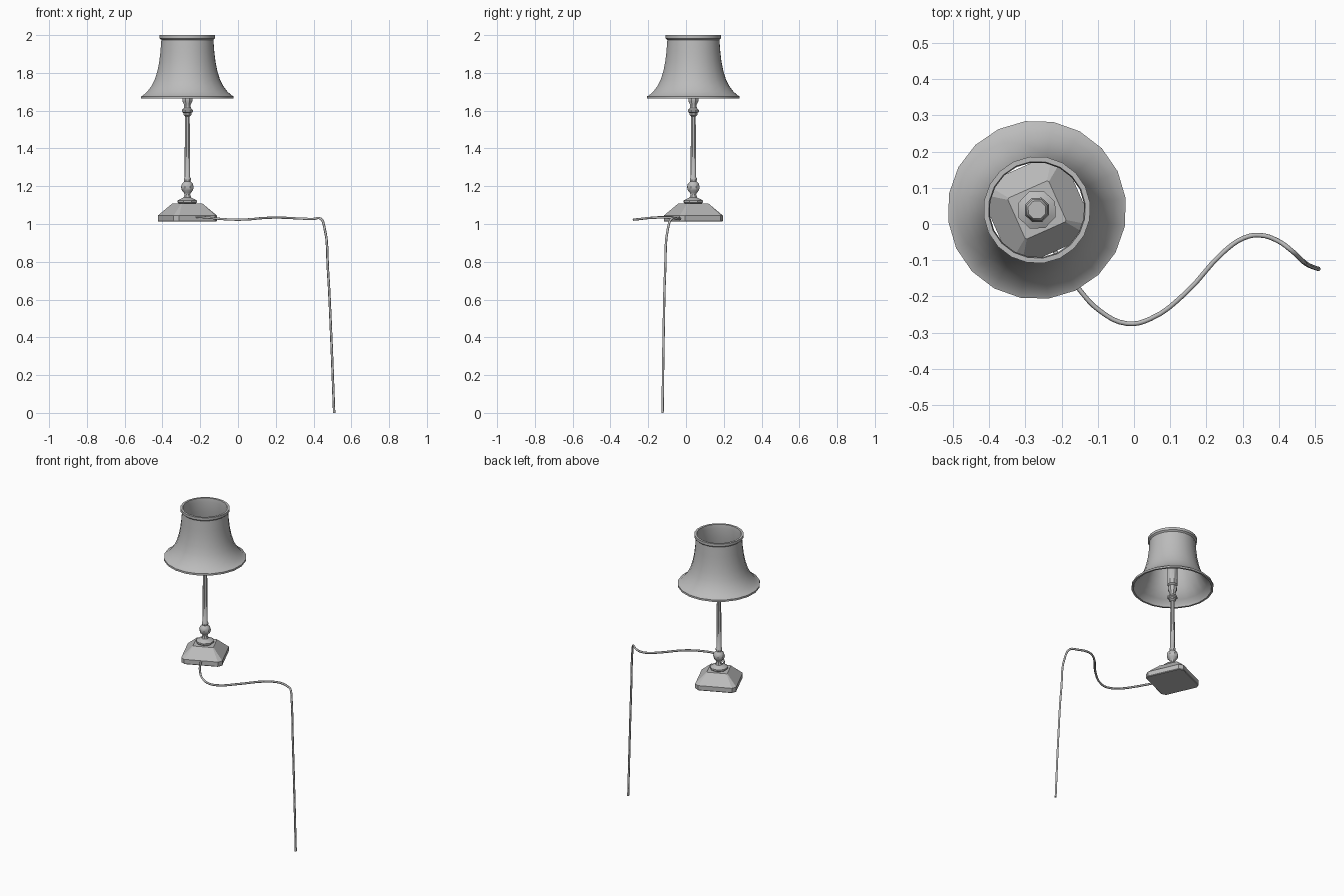
import bpy, bmesh, math
from mathutils import Matrix

old = bpy.data.objects.get("Cube")
if old:
    bpy.data.objects.remove(old)

CX, CY = -0.268, 0.039      # lamp axis
TURN = math.radians(24)     # base rotation

grey = bpy.data.materials.new("plain_grey")
grey.use_nodes = True
COLOR = (0.5, 0.5, 0.5, 1)
grey.diffuse_color = COLOR
grey.node_tree.nodes["Principled BSDF"].inputs["Base Color"].default_value = COLOR


def finish(name, bm, angle):
    bmesh.ops.recalc_face_normals(bm, faces=bm.faces)
    mesh = bpy.data.meshes.new(name)
    bm.to_mesh(mesh)
    bm.free()
    mesh.materials.append(grey)
    obj = bpy.data.objects.new(name, mesh)
    bpy.context.collection.objects.link(obj)
    bpy.ops.object.select_all(action="DESELECT")
    obj.select_set(True)
    bpy.context.view_layer.objects.active = obj
    bpy.ops.object.shade_smooth_by_angle(angle=math.radians(angle))
    return obj


def skin(bm, rings, closed=False):
    """Join stacked rings of points with quads, capping the ends unless closed."""
    rows = [[bm.verts.new(p) for p in ring] for ring in rings]
    pairs = list(zip(rows, rows[1:])) + ([(rows[-1], rows[0])] if closed else [])
    for a, b in pairs:
        for i in range(len(a)):
            j = (i + 1) % len(a)
            bm.faces.new((a[i], a[j], b[j], b[i]))
    if not closed:
        bm.faces.new(rows[0])
        bm.faces.new(rows[-1])


def lathe(name, profile, sides, turn, closed=False, angle=40):
    bm = bmesh.new()
    steps = [turn + math.tau * i / sides for i in range(sides)]
    skin(bm, [[(CX + r * math.cos(a), CY + r * math.sin(a), z) for a in steps]
              for r, z in profile], closed)
    return finish(name, bm, angle)


# Square foot with clipped corners that sharpen towards the top
bm = bmesh.new()
rings = []
for half, cut, z in [(0.121, 0.02, 1.012), (0.125, 0.022, 1.016),
                     (0.125, 0.022, 1.045), (0.062, 0.004, 1.108)]:
    s = half - cut
    rings.append([(half, -s, z), (half, s, z), (s, half, z), (-s, half, z),
                  (-half, s, z), (-half, -s, z), (-s, -half, z), (s, -half, z)])
skin(bm, rings)
bmesh.ops.transform(bm, verts=bm.verts,
                    matrix=Matrix.Translation((CX, CY, 0)) @ Matrix.Rotation(TURN, 4, "Z"))
finish("base", bm, 20)

# Turned stem: disc, neck, ball, column and collars
ball = [(0.036 * math.cos(t), 1.195 + 0.036 * math.sin(t))
        for t in (math.radians(d) for d in (-60, -30, 0, 30, 60))]
lathe("stem", [(0.045, 1.106), (0.055, 1.114), (0.055, 1.124), (0.042, 1.131),
               (0.022, 1.14), (0.016, 1.155)] + ball +
      [(0.02, 1.233), (0.02, 1.242), (0.015, 1.248), (0.015, 1.4), (0.013, 1.57),
       (0.023, 1.578), (0.023, 1.588), (0.031, 1.594), (0.031, 1.604),
       (0.02, 1.613), (0.018, 1.63), (0.028, 1.65), (0.028, 1.665), (0.02, 1.68)],
      8, TURN)

# Bulb holder inside the shade
lathe("bulb_holder", [(0.02, 1.675), (0.032, 1.685), (0.032, 1.805), (0.026, 1.815)],
      8, TURN)

# Bell shade, an open shell with trimmed rims
outer = [(0.247, 1.664), (0.247, 1.676), (0.238, 1.68), (0.215, 1.7), (0.192, 1.73),
         (0.174, 1.765), (0.16, 1.81), (0.15, 1.86), (0.144, 1.91), (0.139, 1.975),
         (0.148, 1.983), (0.148, 2.0)]
inner = [(0.134, 2.0)] + [(r - 0.008, z) for r, z in reversed(outer[2:10])] + [(0.235, 1.664)]
lathe("shade", outer + inner, 20, math.radians(7.5), closed=True)

# Trailing power cord
path = [(-0.235, -0.04, 1.035), (-0.205, -0.1, 1.037), (-0.15, -0.182, 1.033),
        (-0.094, -0.24, 1.027), (-0.02, -0.275, 1.023), (0.045, -0.262, 1.024),
        (0.14, -0.193, 1.032), (0.25, -0.075, 1.033), (0.305, -0.038, 1.03),
        (0.348, -0.031, 1.028), (0.398, -0.047, 1.027), (0.438, -0.076, 1.028),
        (0.457, -0.094, 0.985), (0.476, -0.11, 0.76), (0.492, -0.118, 0.44),
        (0.509, -0.124, 0.0)]
curve = bpy.data.curves.new("cord", "CURVE")
curve.dimensions = "3D"
curve.bevel_depth = 0.0065
curve.bevel_resolution = 1
curve.resolution_u = 4
curve.use_fill_caps = True
spline = curve.splines.new("BEZIER")
spline.bezier_points.add(len(path) - 1)
for point, co in zip(spline.bezier_points, path):
    point.co = co
    point.handle_left_type = point.handle_right_type = "AUTO"
curve.materials.append(grey)
bpy.context.collection.objects.link(bpy.data.objects.new("cord", curve))
